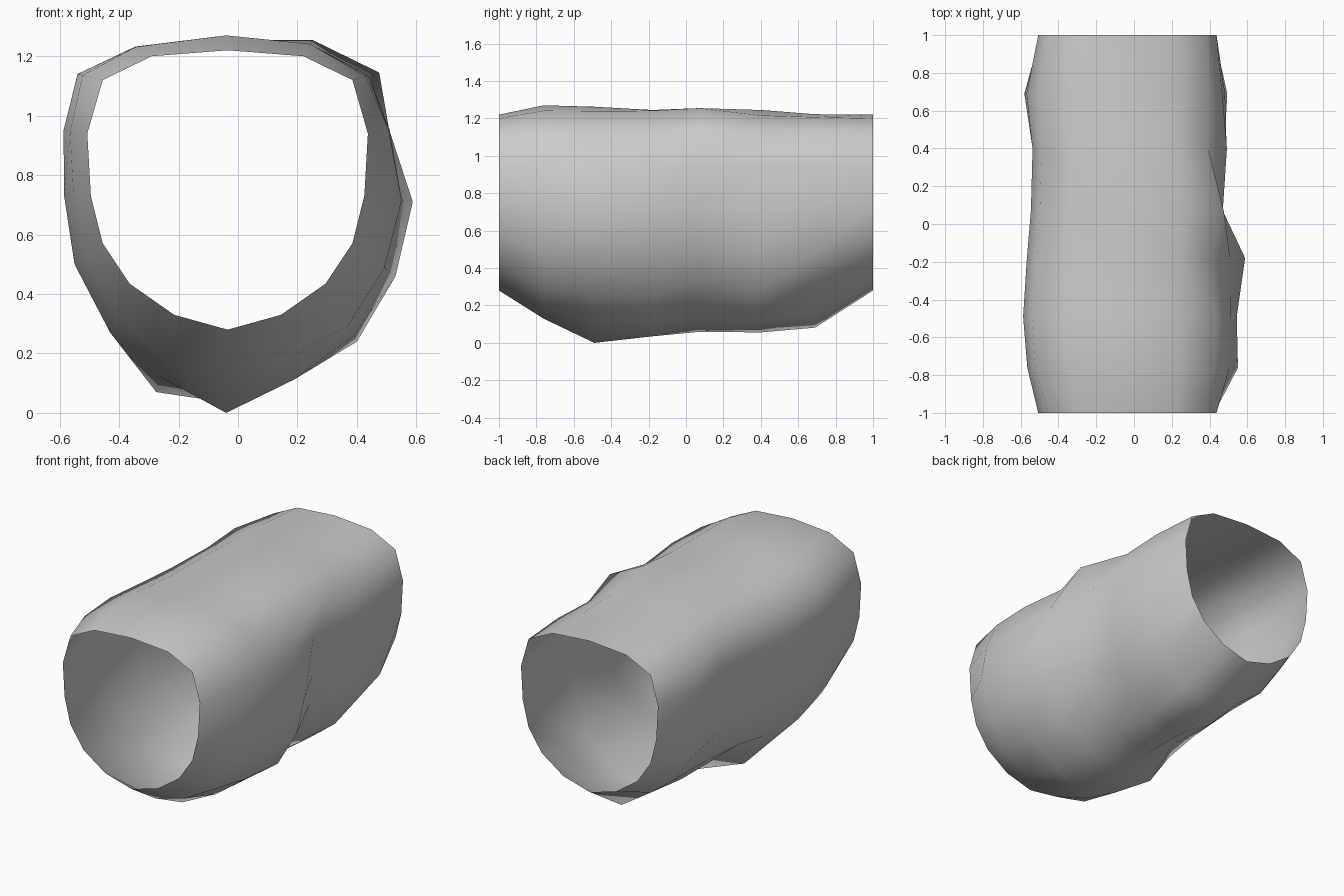
import bpy, bmesh

if "Cube" in bpy.data.objects:
    bpy.data.objects.remove(bpy.data.objects["Cube"])

CENTRE = -0.035

# Opening profile: half outline from floor to crown, mirrored about the centre line
half = [(0, .28), (.18, .33), (.33, .435), (.42, .57), (.46, .73),
        (.472, .94), (.42, 1.12), (.255, 1.2), (0, 1.22)]
opening = [(CENTRE + x, z) for x, z in half]
opening += [(CENTRE - x, z) for x, z in half[-2:0:-1]]

# Widest irregular outline of the tunnel, same point order
widest = [(-.04, 0), (.19, .10), (.40, .24), (.53, .46), (.588, .71), (.547, .96),
          (.475, 1.145), (.25, 1.255), (-.04, 1.27), (-.35, 1.235), (-.54, 1.14),
          (-.587, .95), (-.585, .73), (-.55, .5), (-.43, .27), (-.275, .07)]

# Bulge of each ring toward the widest outline, at eight directions:
# floor, low right, right, high right, crown, high left, left, low left,
# followed by local dents and bumps (point index: bulge)
rings = [
    (-1.00, [0] * 8, {}),
    (-0.76, [.54, .72, .77, .5, 1, .8, .65, .65], {}),
    (-0.49, [1, .9, .73, .6, .85, 1, 1, 1], {15: .8}),
    (-0.18, [.875, 1, 1, .3, .5, .7, .8, .9], {7: .75, 15: 1}),
    (0.07, [.79, .55, .27, 1, .7, .5, .47, .7], {1: .85, 5: .3, 7: 1, 15: .5}),
    (0.40, [.8, .88, .4, .08, .5, .4, .35, .6], {1: .95, 5: .5, 15: .55}),
    (0.69, [.71, .5, .35, .2, .05, .6, .95, .6], {1: .75, 3: .75, 15: .45}),
    (1.00, [0] * 8, {}),
]


def bulge(weights, local, i):
    a, b = weights[i // 2], weights[(i // 2 + 1) % 8]
    return local.get(i, a if i % 2 == 0 else (a + b) / 2)


# Open-ended tunnel shell
bm = bmesh.new()
loops = []
for y, weights, local in rings:
    loop = []
    for i, ((x0, z0), (x1, z1)) in enumerate(zip(opening, widest)):
        w = bulge(weights, local, i)
        loop.append(bm.verts.new((x0 + (x1 - x0) * w, y, z0 + (z1 - z0) * w)))
    loops.append(loop)
for a, b in zip(loops, loops[1:]):
    for i in range(16):
        j = (i + 1) % 16
        bm.faces.new((a[i], a[j], b[j], b[i])).smooth = True

mesh = bpy.data.meshes.new("tunnel_shell")
bm.to_mesh(mesh)
bm.free()
tunnel = bpy.data.objects.new("tunnel_shell", mesh)
bpy.context.collection.objects.link(tunnel)
